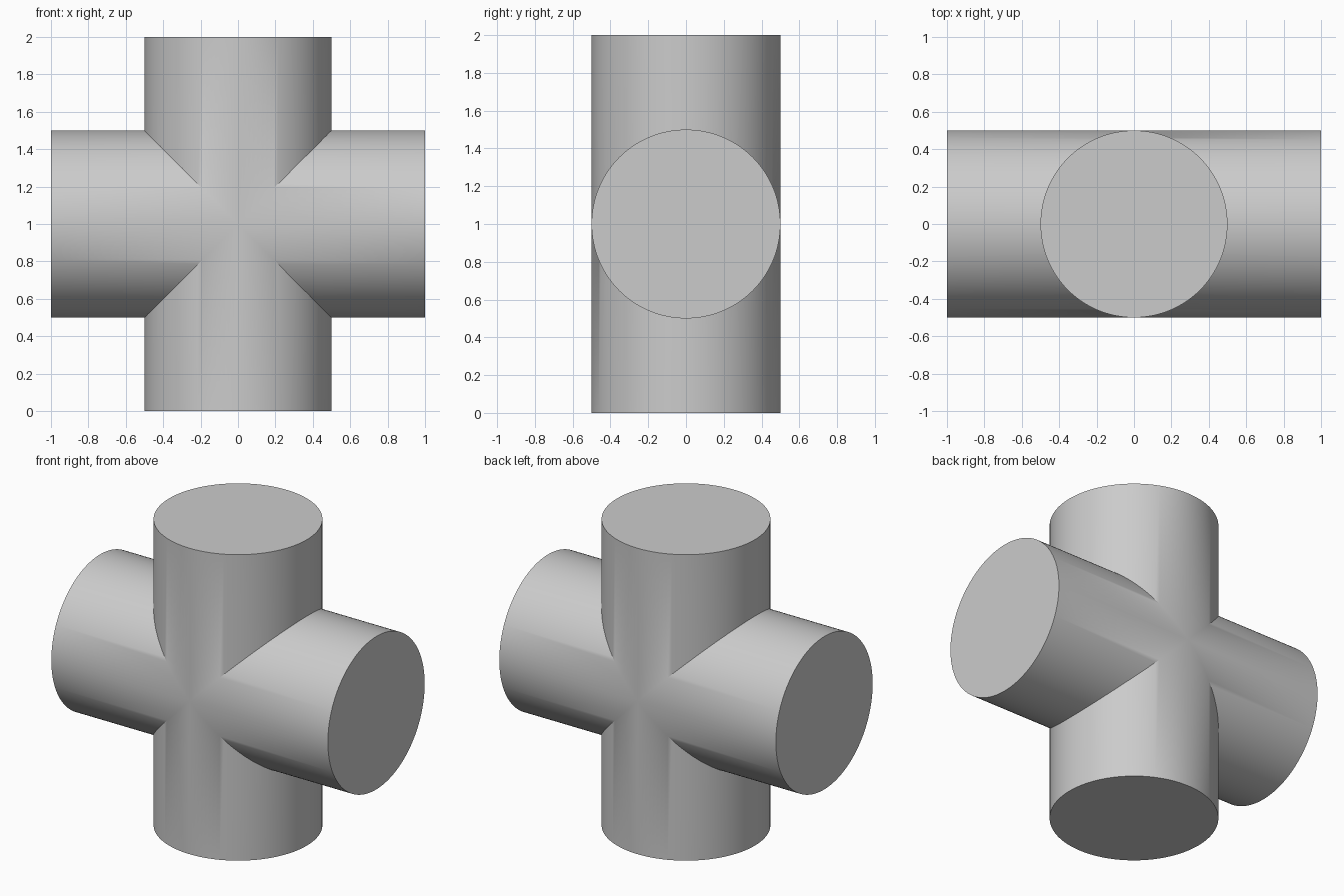
import bpy
import bmesh
from math import cos, sin, pi, radians
from mathutils import Matrix, Vector

cube = bpy.data.objects.get("Cube")
if cube:
    bpy.data.objects.remove(cube, do_unlink=True)

RADIUS, REACH, SIDES = 0.5, 1.0, 128

# Plain grey material
grey = bpy.data.materials.new("plain_grey")
grey.use_nodes = True
colour = (0.6, 0.6, 0.6, 1)
grey.diffuse_color = colour
grey.node_tree.nodes["Principled BSDF"].inputs["Base Color"].default_value = colour


def add_arm(bm, turn):
    """One round arm, mitred at the centre and capped at its far end."""
    inner, outer = [], []
    for i in range(SIDES):
        y, z = RADIUS * cos(2 * pi * i / SIDES), RADIUS * sin(2 * pi * i / SIDES)
        inner.append(bm.verts.new(turn @ Vector((abs(z), y, z))))
        outer.append(bm.verts.new(turn @ Vector((REACH, y, z))))
    for i in range(SIDES):
        j = (i + 1) % SIDES
        bm.faces.new((inner[i], outer[i], outer[j], inner[j]))
    bm.faces.new(outer)


# Four equal arms welded along their mitres into one solid cross
bm = bmesh.new()
for quarter in range(4):
    add_arm(bm, Matrix.Rotation(quarter * pi / 2, 3, "Y"))
bmesh.ops.remove_doubles(bm, verts=bm.verts, dist=0.0001)
bmesh.ops.recalc_face_normals(bm, faces=bm.faces)
bmesh.ops.translate(bm, verts=bm.verts, vec=(0, 0, REACH))
mesh = bpy.data.meshes.new("crossed_cylinders")
bm.to_mesh(mesh)
bm.free()
mesh.materials.append(grey)
cross = bpy.data.objects.new("crossed_cylinders", mesh)
bpy.context.collection.objects.link(cross)

# Smooth sides with crisp rims and seams
bpy.ops.object.select_all(action="DESELECT")
cross.select_set(True)
bpy.context.view_layer.objects.active = cross
bpy.ops.object.shade_smooth_by_angle(angle=radians(30))
